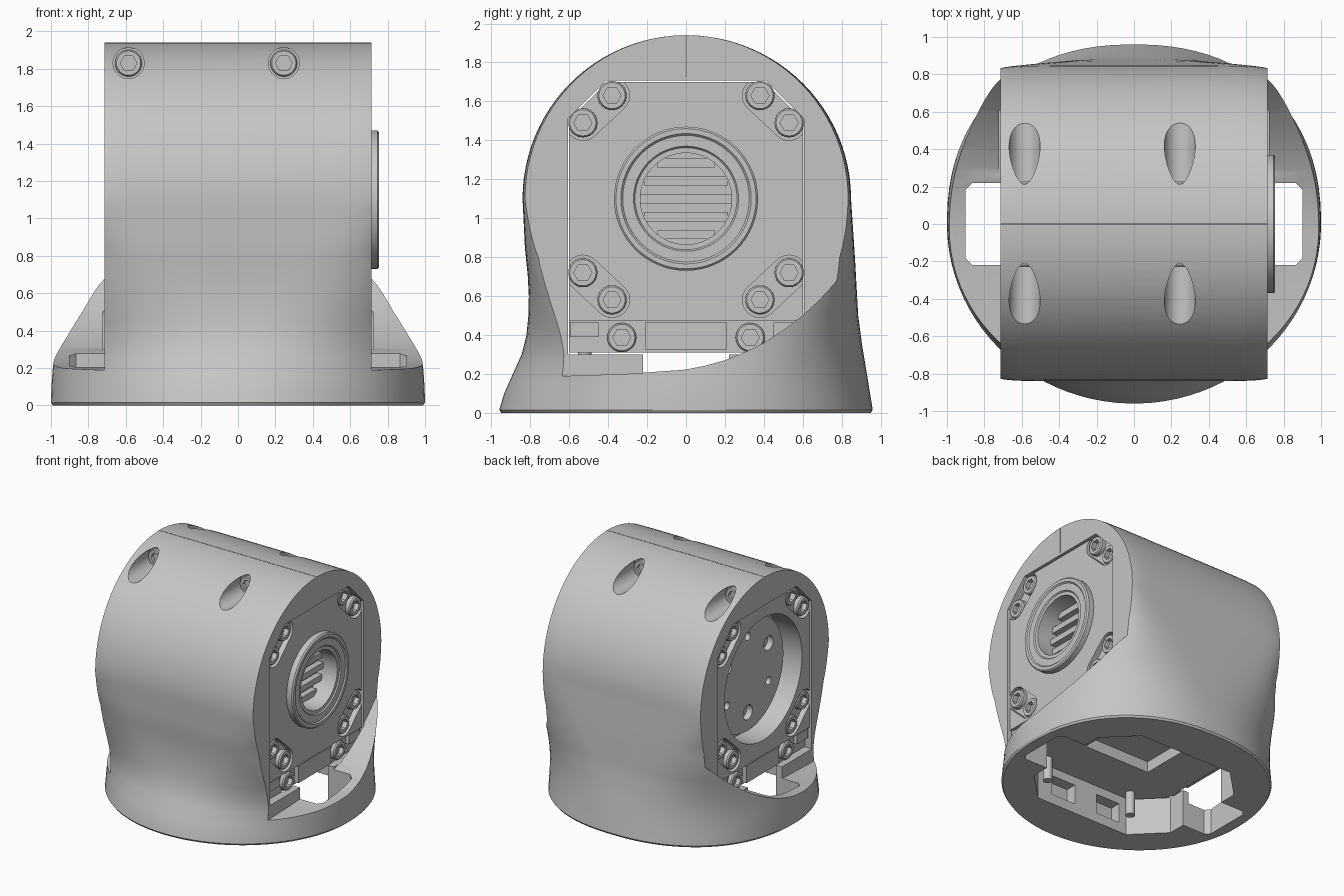
import bpy, bmesh, math
from mathutils import Vector

if "Cube" in bpy.data.objects:
    bpy.data.objects.remove(bpy.data.objects["Cube"])

grey = bpy.data.materials.new("plain grey")
grey.use_nodes = True
COLOR = (0.56, 0.56, 0.56, 1)
grey.diffuse_color = COLOR
grey.node_tree.nodes["Principled BSDF"].inputs["Base Color"].default_value = COLOR
AXIS_Z = 1.10   # height of the rotation axis


def make(name, bm):
    bmesh.ops.recalc_face_normals(bm, faces=bm.faces[:])
    me = bpy.data.meshes.new(name)
    bm.to_mesh(me)
    bm.free()
    me.materials.append(grey)
    ob = bpy.data.objects.new(name, me)
    bpy.context.scene.collection.objects.link(ob)
    return ob


def skin(name, rings):
    """Join closed rings of equal length into a capped solid."""
    bm = bmesh.new()
    vs = [[bm.verts.new(p) for p in ring] for ring in rings]
    n = len(vs[0])
    for a, b in zip(vs, vs[1:]):
        for i in range(n):
            bm.faces.new((a[i], a[(i + 1) % n], b[(i + 1) % n], b[i]))
    bm.faces.new(vs[0])
    bm.faces.new(vs[-1])
    return make(name, bm)


def prism(name, pts, x0, x1):
    """Extrude a (y, z) profile along x."""
    return skin(name, [[(x, y, z) for y, z in pts] for x in (x0, x1)])


def box(name, x0, x1, y0, y1, z0, z1):
    return prism(name, [(y0, z0), (y1, z0), (y1, z1), (y0, z1)], x0, x1)


def well(name, hx, hy, c, z0, z1):
    """Upright block with chamfered corners, centred on the z axis."""
    quarter = [(hx, hy - c), (hx - c, hy)]
    half = quarter + [(-x, y) for x, y in reversed(quarter)]
    pts = half + [(-x, -y) for x, y in half]
    return skin(name, [[(x, y, z) for x, y in pts] for z in (z0, z1)])


def lathe(name, profile, loc, axis, n=48):
    """Turn (radius, height) points about an axis; a third item marks a hexagon."""
    rot = Vector(axis).to_track_quat('Z', 'Y').to_matrix()
    rings = []
    for r, h, *hexa in profile:
        ring = []
        for i in range(n):
            t = math.tau * i / n
            k = r
            if hexa:
                k = r * math.cos(math.pi / 6) / math.cos(t % (math.pi / 3) - math.pi / 6)
            ring.append(rot @ Vector((k * math.cos(t), k * math.sin(t), h)) + Vector(loc))
        rings.append(ring)
    return skin(name, rings)


def rod(name, r, h0, h1, loc, axis, n=48):
    return lathe(name, [(r, h0), (r, h1)], loc, axis, n)


def screw(name, r, loc, axis):
    """Cap screw with a hexagon socket; the head top sits at loc."""
    s = r * 0.62
    return lathe(name, [(r, -.08), (r, -.01), (r * .9, 0), (s, 0, 1), (s, -.045, 1)],
                 loc, axis, 24)


def capsule(name, p, q, r, x0, x1):
    """Rounded slot between two (y, z) points, along x."""
    dy, dz = q[0] - p[0], q[1] - p[1]
    a0 = math.atan2(dz, dy) + math.pi / 2
    pts = []
    for c, start in ((p, a0), (q, a0 + math.pi)):
        for i in range(13):
            t = start + math.pi * i / 12
            pts.append((c[0] + r * math.cos(t), c[1] + r * math.sin(t)))
    return prism(name, pts, x0, x1)


def cut(ob, cutters):
    for c in cutters:
        m = ob.modifiers.new("cut", 'BOOLEAN')
        m.operation, m.solver, m.object = 'DIFFERENCE', 'EXACT', c
        c.hide_render = True
    bpy.context.view_layer.update()
    dg = bpy.context.evaluated_depsgraph_get()
    me = bpy.data.meshes.new_from_object(ob.evaluated_get(dg))
    ob.modifiers.clear()
    ob.data = me
    for c in cutters:
        bpy.data.objects.remove(c)


def lerp(table, z):
    for (z0, b0), (z1, b1) in zip(table, table[1:]):
        if z <= z1:
            return b0 + (b1 - b0) * (z - z0) / (z1 - z0)
    return table[-1][1]


# Housing: round foot blending up into a horizontal barrel
front = [(0, .95), (.015, .96), (.1, .935), (.2, .89), (.3, .845), (.4, .82), (.5, .81),
         (.6, .808), (.7, .813), (.85, .828), (AXIS_Z, .84)]
back = [(0, .95), (.015, .96), (.2, .93), (.35, .905), (.5, .885), (.8, .868), (AXIS_Z, .848)]
levels = [0, .015] + [.05 * i for i in range(1, 22)]
sections = [(z, lerp(front, z), lerp(back, z)) for z in levels]
for i in range(25):
    t = math.radians(89 * i / 24)
    sections.append((AXIS_Z + .84 * math.sin(t), .84 * math.cos(t), .848 * math.cos(t)))
rings = []
for z, bf, bb in sections:
    k = min(z, AXIS_Z)
    a = (1 if z else .99) - .24 * min(k, .8) ** 2
    ring = []
    for i in range(96):
        c, s = math.cos(math.tau * (i + .5) / 96), math.sin(math.tau * (i + .5) / 96)
        b, p = (bb, 2.25 + 6.2 * k ** 3) if s > 0 else (bf, 2 + 7 * k ** 2.7)
        ring.append((math.copysign(a * abs(c) ** (2 / p), c),
                     math.copysign(b * abs(s) ** (2 / p), s), z))
    rings.append(ring)
housing = skin("housing", rings)

# Side reliefs, motor bay, foot opening, split line, wall pockets and screw wells
sweep = [(-1.2, .19), (-.6, .19), (-.3, .2), (0, .222), (.1, .242), (.2, .27), (.3, .31), (.4, .36),
         (.5, .425), (.6, .5), (.68, .575), (.76, .66), (1, .95), (1.2, 1.2), (1.2, 2.2), (-1.2, 2.2)]
bay = [(-.606, .3), (.606, .3), (.606, 1.51), (.41, 1.708), (-.41, 1.708), (-.606, 1.51)]
cutters = [prism("relief_cutter", sweep, s * .715, s * 1.3) for s in (1, -1)]
cutters += [prism("bay_cutter", bay, -.722, .722),
            well("foot_cutter", .66, .6, .235, -.1, .32),
            well("slot_cutter", .9, .22, .035, -.15, .33),
            box("split_cutter", -1.4, 1.4, -.002, .002, 1.73, 2.1)]
for x in (.18, -.25):
    for y in (.62, -.62):
        cutters.append(box("pocket_cutter", x - .11, x + .11, y - .07, y + .07, .08, .24))
wells = [(x, s) for x in (-.585, .245) for s in (1, -1)]
cutters += [rod("well_cutter", .083, .2, 1, (x, 0, 1.83), (0, s, 0), 32) for x, s in wells]
cut(housing, cutters)
for x, s in wells:
    screw("housing_screw", .072, (x, s * .23, 1.83), (0, s, 0))

# Motor block with screw pockets and end recesses
block = [(-.6, .31), (.6, .31), (.6, 1.505), (.405, 1.7), (-.405, 1.7), (-.6, 1.505)]
motor = prism("motor_block", block, -.7, .7)
pairs = [((.38, 1.63), (.53, 1.49)), ((.53, .72), (.38, .58))]
cutters = []
for e in (1, -1):
    for s in (1, -1):
        for p, q in pairs:
            cutters.append(capsule("pocket_cutter", (s * p[0], p[1]), (s * q[0], q[1]),
                                   .09, e * .655, e * .9))
    cutters.append(box("strip_cutter", e * .66, e * .9, -.8, .8, .2, .475))
cutters += [rod("bearing_cutter", .3, .5, .9, (0, 0, AXIS_Z), (1, 0, 0)),
            rod("horn_cutter", .5, .5, .9, (0, 0, AXIS_Z), (-1, 0, 0), 64),
            box("belly_cutter", -.3, .3, -.2, .2, .2, .4)]
cut(motor, cutters)

# Screws, middle panel and connector blocks on both motor ends
spots = [p for pair in pairs for p in pair] + [(.33, .387)]
for e in (1, -1):
    for s in (1, -1):
        for y, z in spots:
            screw("motor_screw", .075, (e * .695, s * y, z), (e, 0, 0))
        y0, y1 = sorted((s * .45, s * .595))
        box("connector", e * .6, e * .69, y0, y1, .39, .465)
    box("lower_panel", e * .6, e * .695, -.21, .21, .325, .465)

# Bearing ring with a slatted bore on the +x end
lathe("bearing_ring", [(.37, .52), (.37, .745), (.36, .755), (.335, .755), (.325, .745),
                       (.27, .745), (.262, .735), (.235, .735), (.235, .56), (.001, .56)],
      (0, 0, AXIS_Z), (1, 0, 0), 64)
for i in range(-2, 3):
    z = i * .092
    w = math.sqrt(.235 ** 2 - z ** 2)
    box("bore_slat", .55, .61, -w, w, AXIS_Z + z - .024, AXIS_Z + z + .024)

# Output horn with bolt holes inside the -x recess
horn = rod("output_horn", .46, .48, .56, (0, 0, AXIS_Z), (-1, 0, 0), 64)
cutters = []
for i in range(6):
    t = math.radians(30 + 60 * i)
    cutters.append(rod("hole_cutter", .032 if i % 2 else .06, .51, .7,
                       (0, .31 * math.cos(t), AXIS_Z + .31 * math.sin(t)), (-1, 0, 0), 20))
cut(horn, cutters)

# Mounting pegs under the motor
for x in (.4, -.4):
    for y in (.52, -.52):
        rod("mounting_peg", .035, 0, .2, (x, y, .32), (0, 0, -1), 20)

# Smooth shading with crisp edges
bpy.ops.object.select_all(action='DESELECT')
for ob in bpy.context.scene.objects:
    if ob.type == 'MESH':
        ob.select_set(True)
        bpy.context.view_layer.objects.active = ob
bpy.ops.object.shade_smooth_by_angle(angle=math.radians(30))
